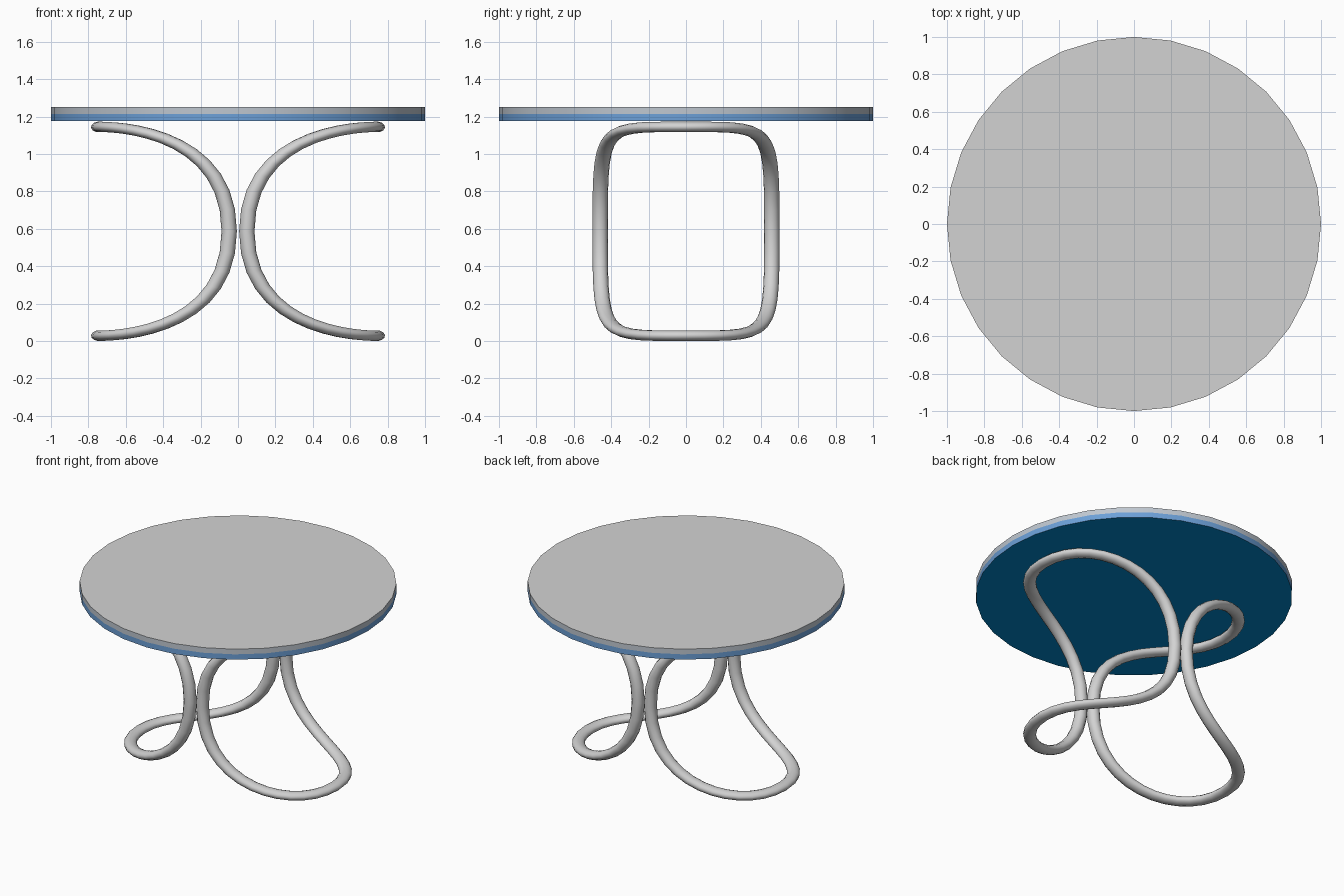
import bpy, bmesh, math
from mathutils import Vector

if "Cube" in bpy.data.objects:
    bpy.data.objects.remove(bpy.data.objects["Cube"])


def material(name, rgb):
    m = bpy.data.materials.new(name)
    m.diffuse_color = (*rgb, 1)
    m.use_nodes = True
    m.node_tree.nodes["Principled BSDF"].inputs["Base Color"].default_value = m.diffuse_color
    return m


grey = material("light grey", (0.65, 0.65, 0.65))
rim = material("bluish grey rim", (0.52, 0.57, 0.63))
blue = material("blue rim", (0.15, 0.35, 0.68))
navy = material("deep blue underside", (0.0, 0.24, 0.59))


def activate(ob):
    bpy.ops.object.select_all(action="DESELECT")
    ob.select_set(True)
    bpy.context.view_layer.objects.active = ob


def disc(name, z0, z1, side, top, bottom):
    """32-sided disc with separate side, top and bottom colours."""
    bm = bmesh.new()
    ring = [bm.verts.new((math.cos(i * math.tau / 32), math.sin(i * math.tau / 32), z0))
            for i in range(32)]
    base = bm.faces.new(ring)
    ext = bmesh.ops.extrude_face_region(bm, geom=[base], use_keep_orig=True)
    for v in ext["geom"]:
        if isinstance(v, bmesh.types.BMVert):
            v.co.z = z1
    bmesh.ops.recalc_face_normals(bm, faces=bm.faces)
    for f in bm.faces:
        f.material_index = 1 if f.normal.z > 0.5 else 2 if f.normal.z < -0.5 else 0
    me = bpy.data.meshes.new(name)
    bm.to_mesh(me)
    bm.free()
    for m in (side, top, bottom):
        me.materials.append(m)
    ob = bpy.data.objects.new(name, me)
    bpy.context.collection.objects.link(ob)
    activate(ob)
    bpy.ops.object.shade_smooth_by_angle(angle=math.radians(30))


# Two-layer round table top
disc("table_top_upper", 1.215, 1.251, rim, grey, grey)
disc("table_top_lower", 1.178, 1.215, blue, blue, navy)

# Bent tube legs: closed loops, slightly flattened in z
FLAT = 0.69
MID = 0.587


def tube_leg(name, s):
    cu = bpy.data.curves.new(name, "CURVE")
    cu.dimensions = "3D"
    cu.resolution_u = 14
    cu.bevel_depth = 0.041
    cu.bevel_resolution = 4
    sp = cu.splines.new("BEZIER")
    sp.bezier_points.add(3)
    sp.use_cyclic_u = True
    sp.use_smooth = True
    # centre point and outgoing handle of each quarter
    end, near, half, reach = 0.745, 0.047, 0.459, 0.558
    pts = [((end, 0, reach), (0, half, 0)),
           ((near, half, 0), (0, 0, -0.58)),
           ((end, 0, -reach), (0, -half, 0)),
           ((near, -half, 0), (0, 0, 0.58))]
    for bp, (p, h) in zip(sp.bezier_points, pts):
        co = Vector((p[0] * s, p[1], p[2] / FLAT))
        hv = Vector((h[0], h[1], h[2] / FLAT))
        bp.handle_left_type = bp.handle_right_type = "FREE"
        bp.co = co
        bp.handle_left = co - hv
        bp.handle_right = co + hv
    cu.materials.append(grey)
    ob = bpy.data.objects.new(name, cu)
    ob.scale.z = FLAT
    ob.location.z = MID
    bpy.context.collection.objects.link(ob)
    # turn the curve into a smooth mesh
    activate(ob)
    bpy.ops.object.convert(target="MESH")
    bpy.ops.object.shade_smooth()


tube_leg("right_leg_loop", 1)
tube_leg("left_leg_loop", -1)
